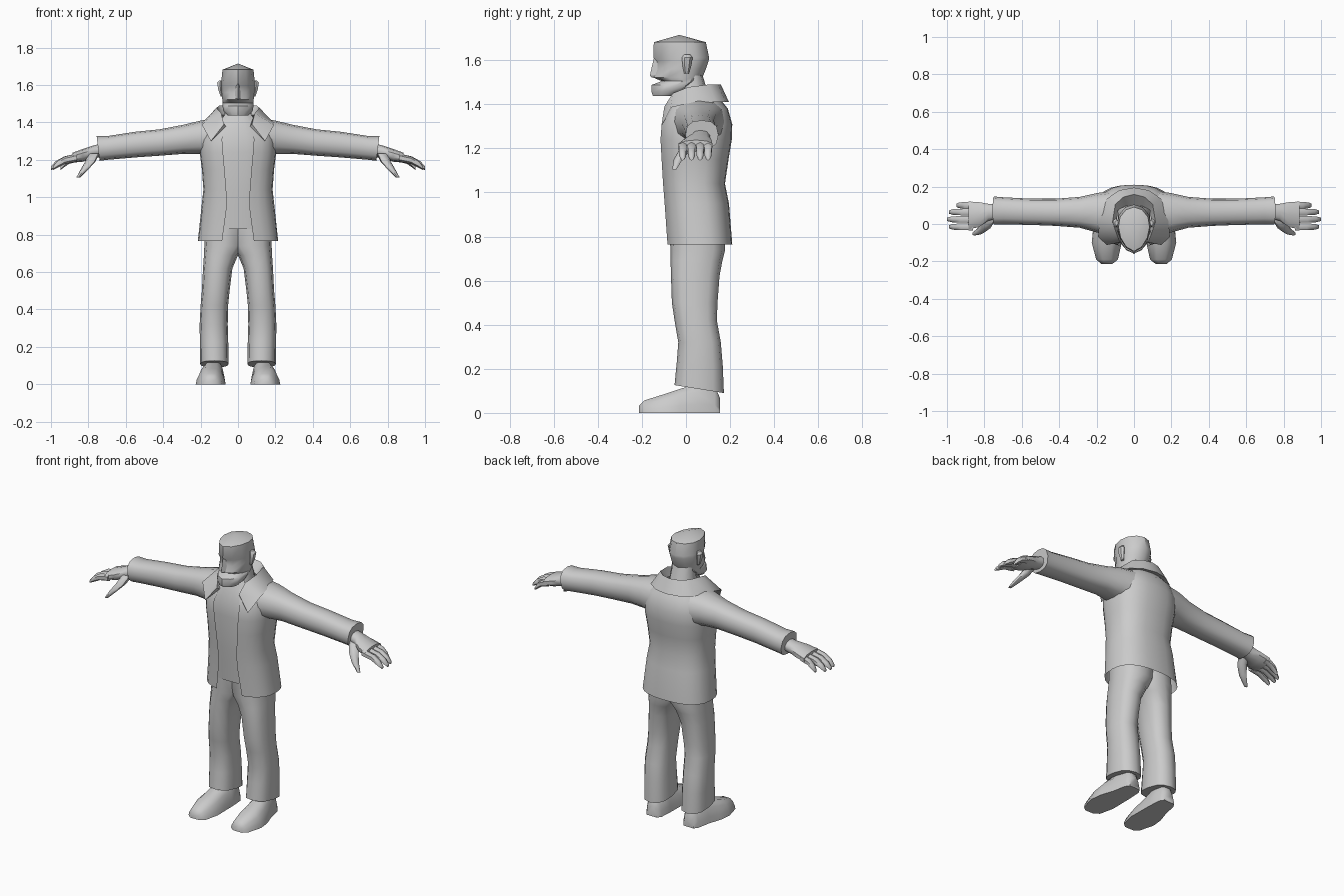
import bpy, bmesh, math
from mathutils import Vector

grey = bpy.data.materials.new("plain grey")
grey.diffuse_color = (0.6, 0.6, 0.6, 1)


def power(v, p):
    return math.copysign(abs(v) ** (2 / p), v)


def ring(axis, pos, a, b, n=10, p=2.3, tilt=0.0, t0=0.0, t1=None):
    """Rounded section across an axis; a and b are its (min, max) extents."""
    ca, ra = (a[0] + a[1]) / 2, (a[1] - a[0]) / 2
    cb, rb = (b[0] + b[1]) / 2, (b[1] - b[0]) / 2
    pts = []
    for i in range(n):
        t = 2 * math.pi * i / n if t1 is None else t0 + (t1 - t0) * i / (n - 1)
        u, v = ra * power(math.sin(t), p), -rb * power(math.cos(t), p)
        q = pos + tilt * v
        pts.append(Vector((ca + u, cb + v, q) if axis == "z" else (q, ca + u, cb + v)))
    return pts


def loft(name, rings, closed=True, caps=True, mirror=False, angle=45, tip=None):
    """Skin a row of sections, optionally ending in a point."""
    bm = bmesh.new()
    rows = [[bm.verts.new(p) for p in r] for r in rings]
    n = len(rows[0])
    for lo, hi in zip(rows, rows[1:]):
        for i in range(n if closed else n - 1):
            j = (i + 1) % n
            bm.faces.new((lo[i], lo[j], hi[j], hi[i]))
    if caps and closed:
        bm.faces.new(rows[0][::-1])
        if tip:
            apex = bm.verts.new(tip)
            for i in range(n):
                bm.faces.new((rows[-1][i], rows[-1][(i + 1) % n], apex))
        else:
            bm.faces.new(rows[-1])
    bmesh.ops.recalc_face_normals(bm, faces=bm.faces)
    mesh = bpy.data.meshes.new(name)
    bm.to_mesh(mesh)
    bm.free()
    ob = bpy.data.objects.new(name, mesh)
    bpy.context.collection.objects.link(ob)
    mesh.materials.append(grey)
    bpy.ops.object.select_all(action="DESELECT")
    ob.select_set(True)
    bpy.context.view_layer.objects.active = ob
    bpy.ops.object.shade_smooth_by_angle(angle=math.radians(angle))
    if mirror:
        ob.modifiers.new("mirror", "MIRROR")
    return ob


# Open jacket: height, half width, front, back, half gap
JACKET = [(.765, .215, -.09, .21, .085), (.95, .195, -.10, .195, .06),
          (1.04, .185, -.108, .177, .063), (1.15, .193, -.116, .193, .072),
          (1.24, .205, -.122, .208, .08), (1.31, .203, -.118, .21, .085),
          (1.38, .18, -.09, .19, .07), (1.43, .12, -.06, .15, .05)]
rows = []
for z, rx, yf, yb, gap in JACKET:
    s = math.asin((gap / rx) ** 1.25)
    rows.append(ring("z", z, (-rx, rx), (yf, yb), 23, 2.5, 0, s, 2 * math.pi - s))
loft("jacket", rows, closed=False, angle=50)

# Shirt front behind the jacket opening
SHIRT = [(.83, .19, -.08), (.95, .18, -.09), (1.04, .17, -.098), (1.24, .185, -.11),
         (1.33, .17, -.105), (1.40, .13, -.08), (1.45, .09, -.06)]
loft("shirt", [ring("z", z, (-w, w), (yf, .17), 9, 2.5, 0, -.75, .75)
               for z, w, yf in SHIRT], closed=False)

# Folded collar with lapel points
half = [((.065, -.085, 1.38), (.075, -.098, 1.39), (.145, -.112, 1.30)),
        ((.08, -.05, 1.40), (.09, -.06, 1.45), (.192, -.07, 1.385)),
        ((.095, 0, 1.42), (.115, .01, 1.478), (.185, .015, 1.405)),
        ((.085, .075, 1.44), (.10, .105, 1.49), (.145, .135, 1.41)),
        ((.045, .095, 1.44), (.055, .145, 1.49), (.08, .18, 1.41))]
mid = [((0, .10, 1.44), (0, .158, 1.49), (0, .195, 1.41))]
other = [[(-x, y, z) for x, y, z in r] for r in reversed(half)]
loft("collar", half + mid + other, angle=50)

# Sleeves: x, back-to-front extent, height extent
SLEEVE = [(.10, (-.07, .18), (1.21, 1.425)), (.20, (-.045, .165), (1.232, 1.41)),
          (.29, (-.02, .145), (1.232, 1.388)), (.42, (-.01, .135), (1.222, 1.363)),
          (.55, (-.005, .135), (1.213, 1.35)), (.70, (-.002, .143), (1.2, 1.327)),
          (.748, (-.003, .147), (1.195, 1.328))]
loft("sleeve", [ring("x", x, a, b, 12, 2.5, .12 if x > .7 else 0)
                for x, a, b in SLEEVE], mirror=True)

# Hands
PALM = [(.72, (.03, .11), (1.22, 1.29)), (.78, (.015, .11), (1.205, 1.275)),
        (.83, (-.02, .12), (1.19, 1.258)), (.885, (-.032, .123), (1.185, 1.238))]
loft("palm", [ring("x", x, a, b, 10) for x, a, b in PALM], mirror=True)
for label, y, length in (("index", -.015, .99), ("middle", .025, 1.0),
                         ("ring", .064, .99), ("little", .10, .95)):
    k = (length - .86) / .14
    path = [(.86, 1.212, .022), (.86 + .07 * k, 1.198, .02),
            (.86 + .115 * k, 1.175, .018), (length, 1.155, .01)]
    loft(label + "_finger", [ring("x", x, (y - r, y + r), (z - r, z + r), 6, 2)
                             for x, z, r in path], mirror=True, angle=60)
THUMB = [(1.235, .77, .03, .03), (1.19, .79, -.005, .028),
         (1.15, .82, -.035, .021), (1.105, .855, -.052, .01)]
loft("thumb", [ring("z", z, (x - r, x + r), (y - r, y + r), 7, 2)
               for z, x, y, r in THUMB], mirror=True, angle=60)

# Trouser legs: height, side extent, depth extent, hem slant
LEG = [(.108, (.05, .202), (-.052, .172), -.16), (.22, (.052, .204), (-.042, .167), -.08),
       (.32, (.055, .205), (-.035, .158), 0), (.42, (.053, .2), (-.052, .14), 0),
       (.50, (.045, .193), (-.064, .143), 0), (.62, (.03, .187), (-.068, .152), 0),
       (.69, (.0, .182), (-.07, .165), 0), (.74, (-.04, .18), (-.071, .178), 0),
       (.87, (-.06, .175), (-.074, .175), 0)]
loft("trouser_leg", [ring("z", z, a, b, 12, 2.5, t) for z, a, b, t in LEG], mirror=True)

# Shoes, arched sections from toe to heel
ARCH = [(-1, 0), (-.93, .28), (-.72, .68), (-.38, .94), (.38, .94), (.72, .68),
        (.93, .28), (1, 0)]
SHOE = [(-.213, .145, .03, .035), (-.19, .144, .058, .06), (-.10, .146, .08, .09),
        (-.03, .143, .076, .115), (.05, .13, .062, .14), (.13, .125, .052, .13),
        (.155, .125, .035, .07)]
loft("shoe", [[Vector((c + w * u, y, h * v)) for u, v in ARCH]
              for y, c, w, h in SHOE], mirror=True, angle=55)

# Neck
NECK = [(1.36, .09, -.06, .13), (1.45, .075, -.045, .1), (1.55, .066, -.03, .07)]
loft("neck", [ring("z", z, (-w, w), (f, b), 10) for z, w, f, b in NECK])

# Head: half outline pointed at the face, then stacked sections
OUT = [(0, -1), (.5, -.8), (.86, -.38), (1, .1), (.9, .55), (.52, .88)]
outline = OUT + [(0, 1)] + [(-x, y) for x, y in OUT[:0:-1]]
HEAD = [(1.437, .055, -.15, -.045), (1.46, .078, -.157, .0), (1.488, .083, -.156, .05),
        (1.505, .083, -.11, .062), (1.522, .084, -.15, .075), (1.56, .087, -.136, .09),
        (1.595, .09, -.135, .102), (1.612, .09, -.148, .105), (1.682, .083, -.146, .09)]
loft("head", [[Vector((w * u, (f + b) / 2 + (b - f) / 2 * v, z)) for u, v in outline]
              for z, w, f, b in HEAD], angle=35, tip=(0, -.03, 1.715))

# Nose wedge
loft("nose", [[Vector(p) for p in ((-w, -.11, z), (0, f, z), (w, -.11, z))]
              for z, w, f in ((1.522, .026, -.155), (1.53, .03, -.164), (1.61, .016, -.146))],
     angle=30)

# Ears
EAR = [(1.54, .078, .095, -.008, .014), (1.575, .08, .107, -.016, .024),
       (1.612, .08, .114, -.018, .03), (1.625, .08, .102, -.01, .02)]
loft("ear", [ring("z", z, (i, o), (f, b), 6, 2) for z, i, o, f, b in EAR], mirror=True)
